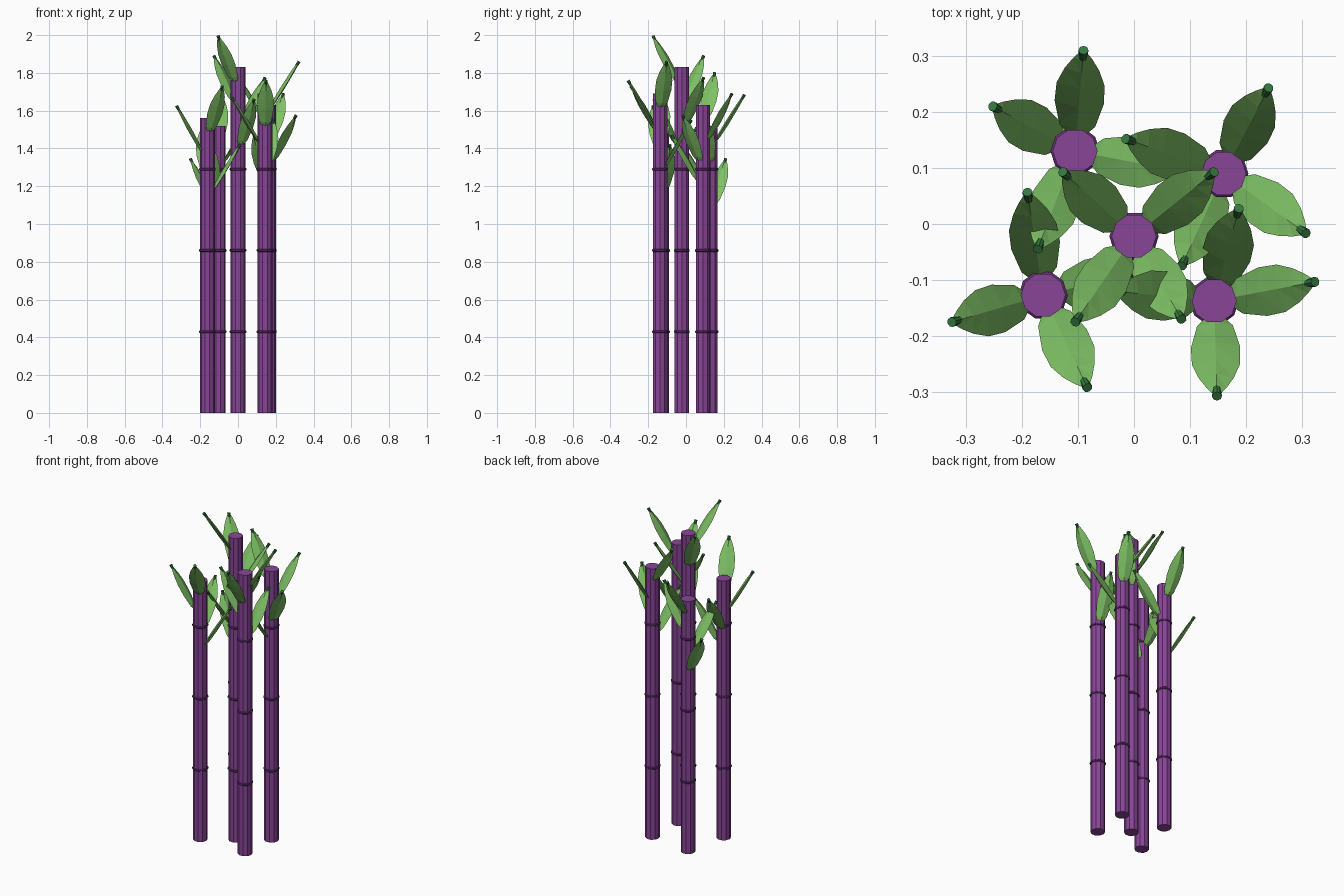
import bpy, bmesh, math
from mathutils import Vector, Matrix

if "Cube" in bpy.data.objects:
    bpy.data.objects.remove(bpy.data.objects["Cube"])


def material(name, color):
    m = bpy.data.materials.new(name)
    m.diffuse_color = (*color, 1)
    m.use_nodes = True
    m.node_tree.nodes["Principled BSDF"].inputs["Base Color"].default_value = m.diffuse_color
    return m


PURPLE = material("cane_purple", (0.25, 0.06, 0.31))
DARK = material("joint_purple", (0.12, 0.03, 0.16))
GREEN = material("leaf_green", (0.21, 0.53, 0.13))
STEM = material("leaf_tip_green", (0.035, 0.19, 0.05))


def finish(bm, name, mat):
    bmesh.ops.recalc_face_normals(bm, faces=bm.faces)
    me = bpy.data.meshes.new(name)
    bm.to_mesh(me)
    bm.free()
    me.materials.append(mat)
    ob = bpy.data.objects.new(name, me)
    bpy.context.collection.objects.link(ob)
    return ob


def loft(bm, rings):
    loops = [[bm.verts.new(p) for p in r] for r in rings]
    n = len(loops[0])
    for a, b in zip(loops, loops[1:]):
        for i in range(n):
            j = (i + 1) % n
            bm.faces.new((a[i], a[j], b[j], b[i]))
    bm.faces.new(loops[0][::-1])
    bm.faces.new(loops[-1])


def circle(x, y, z, r, n=10):
    return [(x + r * math.cos(math.tau * i / n), y + r * math.sin(math.tau * i / n), z)
            for i in range(n)]


# blade stations: fraction of length, half width, half thickness
BLADE = [(0, .014, .006), (.12, .032, .009), (.4, .044, .011),
         (.62, .043, .010), (.8, .031, .009), (.93, .017, .007), (1, .007, .005)]


def leaf(x, y, tip, name):
    tip = Vector(tip)
    out = Vector((tip.x - x, tip.y - y, 0)).normalized()
    base = Vector((x, y, tip.z - .245)) + out * .028
    axis = tip - base
    side = Vector((-out.y, out.x, 0))
    normal = axis.normalized().cross(side)
    # folded, faceted blade
    bm = bmesh.new()
    rings = []
    for t, w, h in BLADE:
        p = base + axis * t * .97
        rings.append([p + side * w, p + normal * h, p - side * w, p - normal * h])
    loft(bm, rings)
    bmesh.ops.triangulate(bm, faces=bm.faces)
    finish(bm, name + "_blade", GREEN)
    # flared tip stem
    bm = bmesh.new()
    start = base + axis * .72
    mid, rot = (start + tip) / 2, axis.to_track_quat('Z', 'Y').to_matrix().to_4x4()
    bmesh.ops.create_cone(bm, cap_ends=True, segments=8, radius1=.003, radius2=.009,
                          depth=(tip - start).length, matrix=Matrix.Translation(mid) @ rot)
    finish(bm, name + "_tip", STEM)


# cane: x, y, height, leaf tips
CANES = [
    (-.105, .13, 1.52, [(-.252, .21, 1.345), (-.172, -.045, 1.455), (.08, .095, 1.57), (-.09, .31, 1.685)]),
    (.16, .09, 1.63, [(.085, -.075, 1.47), (.307, -.017, 1.575), (.24, .243, 1.69), (-.015, .152, 1.80)]),
    (0, -.022, 1.83, [(.085, -.17, 1.66), (.143, .093, 1.775), (-.127, .093, 1.89), (-.105, -.175, 1.995)]),
    (.143, -.137, 1.69, [(.187, .028, 1.55), (-.033, -.12, 1.67), (.148, -.307, 1.76), (.323, -.103, 1.86)]),
    (-.162, -.127, 1.56, [(-.19, .057, 1.51), (-.325, -.175, 1.625), (-.083, -.292, 1.73), (.01, -.085, 1.42)]),
]

for k, (x, y, height, tips) in enumerate(CANES):
    # ten-sided cane
    bm = bmesh.new()
    loft(bm, [circle(x, y, 0, .04), circle(x, y, height, .04)])
    finish(bm, f"cane_{k}", PURPLE)
    # joint rings
    bm = bmesh.new()
    for z in (.43, .86, 1.29):
        loft(bm, [circle(x, y, z - .008, .039), circle(x, y, z - .004, .044),
                  circle(x, y, z + .004, .044), circle(x, y, z + .008, .039)])
    finish(bm, f"cane_joints_{k}", DARK)
    for i, t in enumerate(tips):
        leaf(x, y, t, f"leaf_{k}_{i}")
